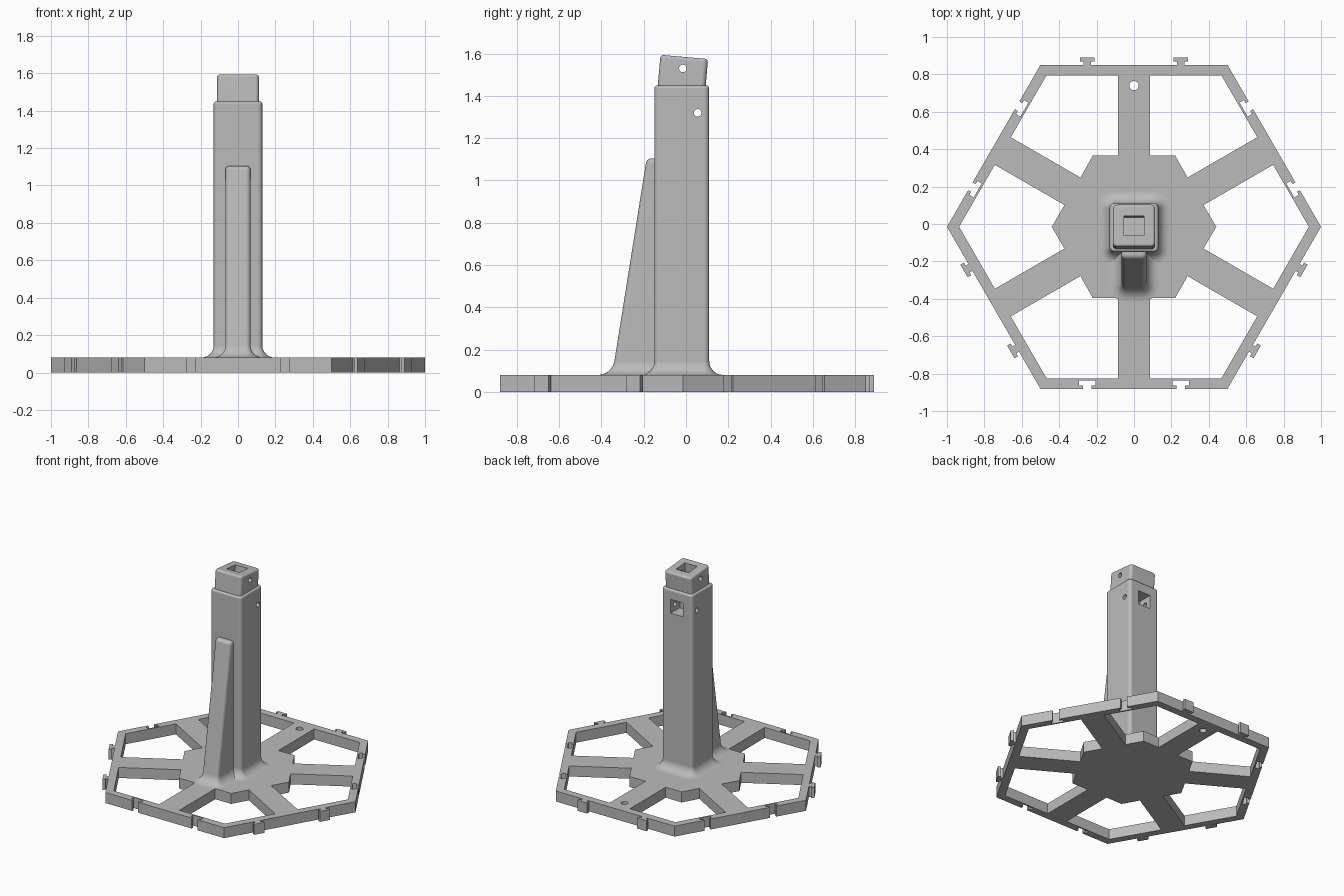
import bpy
import bmesh
from math import sin, cos, pi, radians
from mathutils import Vector, Matrix

if "Cube" in bpy.data.objects:
    bpy.data.objects.remove(bpy.data.objects["Cube"], do_unlink=True)

grey = bpy.data.materials.new("plain_grey")
grey.use_nodes = True
grey.diffuse_color = (0.5, 0.5, 0.5, 1)
grey.node_tree.nodes["Principled BSDF"].inputs["Base Color"].default_value = (0.5, 0.5, 0.5, 1)

BASE_Y, PLATE = -0.015, 0.08      # plate centre and thickness
FILLET = 0.065                    # blend radius where uprights meet the plate


def add_object(name, bm):
    bmesh.ops.recalc_face_normals(bm, faces=bm.faces)
    mesh = bpy.data.meshes.new(name)
    bm.to_mesh(mesh)
    bm.free()
    mesh.materials.append(grey)
    obj = bpy.data.objects.new(name, mesh)
    bpy.context.collection.objects.link(obj)
    return obj


def activate(obj):
    bpy.ops.object.select_all(action='DESELECT')
    obj.select_set(True)
    bpy.context.view_layer.objects.active = obj


def polar(angle, along, across=0.0):
    """Point at a distance along a direction, shifted sideways."""
    d = Vector((cos(angle), sin(angle)))
    return d * along + Vector((-d.y, d.x)) * across


def rounded_rect(hx, y0, y1, r, steps=5):
    corners = [(hx - r, y1 - r), (r - hx, y1 - r), (r - hx, y0 + r), (hx - r, y0 + r)]
    return [(cx + r * cos((q + i / steps) * pi / 2), cy + r * sin((q + i / steps) * pi / 2))
            for q, (cx, cy) in enumerate(corners) for i in range(steps + 1)]


def loft(name, rings, matrix=Matrix()):
    """Skin rounded rectangles given as (z, half width, y0, y1, corner radius)."""
    bm = bmesh.new()
    loops = [[bm.verts.new((x, y, z)) for x, y in rounded_rect(*rect)] for z, *rect in rings]
    for a, b in zip(loops, loops[1:]):
        for i in range(len(a)):
            j = (i + 1) % len(a)
            bm.faces.new((a[i], a[j], b[j], b[i]))
    bm.faces.new(loops[0])
    bm.faces.new(loops[-1])
    bm.transform(matrix)
    return add_object(name, bm)


def box(name, size, centre, matrix=Matrix()):
    bm = bmesh.new()
    bmesh.ops.create_cube(bm, size=1, matrix=matrix @ Matrix.Translation(centre) @ Matrix.Diagonal((*size, 1)))
    return add_object(name, bm)


def pin(name, centre):
    bm = bmesh.new()
    bmesh.ops.create_cone(bm, cap_ends=True, segments=24, radius1=0.018, radius2=0.018, depth=0.6,
                          matrix=Matrix.Translation(centre) @ Matrix.Rotation(pi / 2, 4, 'Y'))
    return add_object(name, bm)


def cut(obj, *cutters):
    activate(obj)
    for cutter in cutters:
        mod = obj.modifiers.new("cut", 'BOOLEAN')
        mod.operation, mod.solver, mod.object = 'DIFFERENCE', 'EXACT', cutter
        bpy.ops.object.modifier_apply(modifier=mod.name)
        bpy.data.objects.remove(cutter, do_unlink=True)


def smooth(obj):
    activate(obj)
    bpy.ops.object.shade_smooth_by_angle(angle=radians(35))
    mod = obj.modifiers.new("flat_sides", 'WEIGHTED_NORMAL')
    mod.keep_sharp = True


def foot_rings(section):
    """Flared rings at the foot of an upright."""
    rings = []
    for i in range(9):
        a = i / 8 * pi / 2
        rings.append(section(PLATE + FILLET * (1 - cos(a)), FILLET * (1 - sin(a))))
    return rings


def crown_rings(section, top, r):
    """Rounded rings at the top of an upright."""
    return [section(top - r + r * sin(i / 5 * pi / 2), -r * (1 - cos(i / 5 * pi / 2))) for i in range(6)]


# Hexagonal base plate: rim with T tabs and matching slots on alternate sides
outline = []
APOTHEM = cos(pi / 6)
for k in range(6):
    side = pi / 6 + k * pi / 3
    outline.append(polar(side, APOTHEM, -0.5))
    sign = 1 if k % 2 else -1
    if k in (1, 3, 5):
        neck, cap, low, high = 0.021, 0.039, 0.017, 0.039
    else:
        neck, cap, low, high = 0.024, 0.043, 0.018, 0.045
    half_key = [(-neck, 0), (-neck, low), (-cap, low), (-cap, high)]
    key = half_key + [(-x, h) for x, h in reversed(half_key)]
    for centre in (-0.25, 0.25):
        outline += [polar(side, APOTHEM + sign * h, centre + x) for x, h in key]

# Openings between the spokes, and the round hole in the back spoke
loops = [outline]
for k in range(6):
    u = k * pi / 3
    s1, s2 = u + pi / 6, u - pi / 6
    loops.append([polar(u, 0.935), polar(s1, 0.81, -0.085), polar(s1, 0.38, -0.085),
                  polar(u, 0.44), polar(s2, 0.38, 0.085), polar(s2, 0.81, 0.085)])
loops.append([polar(i * pi / 16, 0.025) + Vector((0, 0.755)) for i in range(32)])

curve = bpy.data.curves.new("base_plate", 'CURVE')
curve.dimensions, curve.fill_mode, curve.extrude = '2D', 'BOTH', PLATE / 2
for points in loops:
    spline = curve.splines.new('POLY')
    spline.points.add(len(points) - 1)
    for p, co in zip(spline.points, points):
        p.co = (co.x, co.y + BASE_Y, 0, 1)
    spline.use_cyclic_u = True
plate_curve = bpy.data.objects.new("plate_curve", curve)
bpy.context.collection.objects.link(plate_curve)
bpy.context.view_layer.update()
bm = bmesh.new()
bm.from_mesh(plate_curve.evaluated_get(bpy.context.evaluated_depsgraph_get()).to_mesh())
bmesh.ops.remove_doubles(bm, verts=bm.verts, dist=0.0005)
bmesh.ops.translate(bm, verts=bm.verts, vec=(0, 0, PLATE / 2))
for f in bm.faces:
    f.smooth = False
bpy.data.objects.remove(plate_curve, do_unlink=True)
base_plate = add_object("base_plate", bm)


# Square column with a flared foot, a back window and a cross pin hole
def column_section(z, grow):
    return (z, 0.13 + grow, -0.15 - grow, 0.11 + grow, 0.025 + grow)


column = loft("column", foot_rings(column_section) + crown_rings(column_section, 1.45, 0.015))
cut(column, box("window_cutter", (0.105, 0.22, 0.105), (0, 0.11, 1.322)),
    pin("column_pin_cutter", (0, 0.055, 1.32)))
smooth(column)


# Tapered buttress on the front of the column
def buttress_section(z, grow):
    front = -0.338 + 0.159 * (z - 0.15)
    return (z, 0.067 + grow, front - grow, -0.08, 0.024 + grow)


buttress = loft("buttress", foot_rings(buttress_section) + crown_rings(buttress_section, 1.105, 0.022))
smooth(buttress)


# Tilted plug on top with a square socket and a cross pin hole
def plug_section(z, grow):
    return (z, 0.113 + grow, -0.113 - grow, 0.113 + grow, 0.022 + grow)


tilt = Matrix.Translation((0, -0.02, 1.45)) @ Matrix.Rotation(radians(-5), 4, 'X')
plug = loft("plug", [plug_section(-0.025, 0)] + crown_rings(plug_section, 0.135, 0.015), tilt)
cut(plug, box("socket_cutter", (0.105, 0.105, 0.22), (0, 0, 0.135), tilt),
    pin("plug_pin_cutter", (0, -0.015, 1.53)))
smooth(plug)
